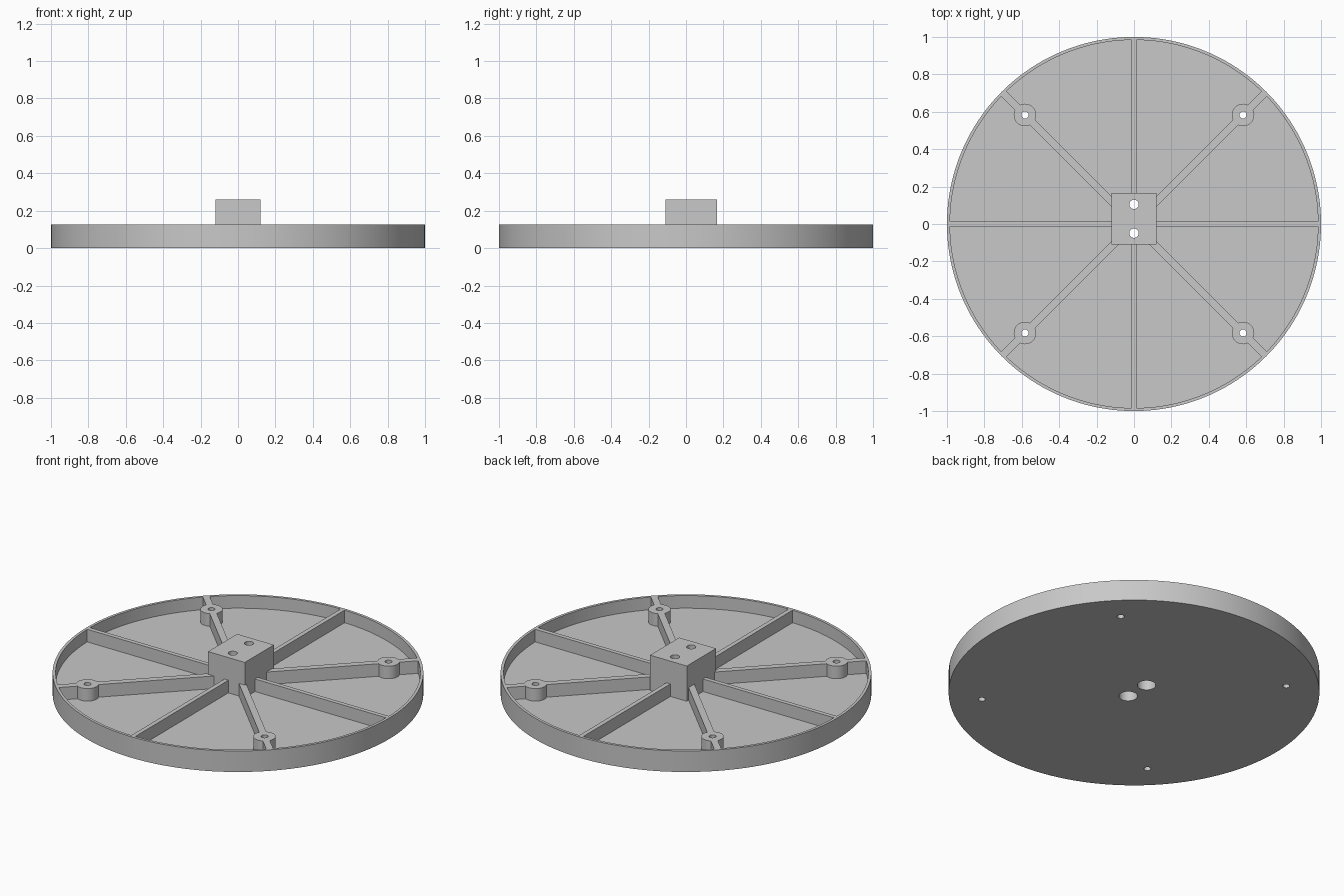
import bpy
import math

cube = bpy.data.objects.get("Cube")
if cube:
    bpy.data.objects.remove(cube, do_unlink=True)

RIM_TOP, FLOOR, HUB_TOP = 0.125, 0.05, 0.26
INNER = 0.984
BOSS = 0.583

grey = bpy.data.materials.new("light grey plastic")
grey.use_nodes = True
colour = (0.58, 0.58, 0.58, 1)
grey.diffuse_color = colour
grey.node_tree.nodes["Principled BSDF"].inputs["Base Color"].default_value = colour


def cylinder(name, radius, z0, z1, x=0, y=0, sides=48):
    bpy.ops.mesh.primitive_cylinder_add(vertices=sides, radius=radius, depth=z1 - z0,
                                        location=(x, y, (z0 + z1) / 2))
    obj = bpy.context.object
    obj.name = name
    return obj


def box(name, size, centre, angle=0):
    bpy.ops.mesh.primitive_cube_add(size=1, location=centre, rotation=(0, 0, angle))
    obj = bpy.context.object
    obj.name = name
    obj.scale = size
    bpy.ops.object.transform_apply(location=False, rotation=False, scale=True)
    return obj


def combine(target, tool, operation):
    """Apply a boolean to target and discard the tool."""
    mod = target.modifiers.new(operation, 'BOOLEAN')
    mod.operation = operation
    mod.solver = 'EXACT'
    mod.object = tool
    tool.hide_render = True
    bpy.context.view_layer.objects.active = target
    bpy.ops.object.modifier_apply(modifier=mod.name)
    bpy.data.objects.remove(tool, do_unlink=True)


corners = [(sx * BOSS, sy * BOSS) for sx in (-1, 1) for sy in (-1, 1)]

# Pocket volume, with the ribs and screw bosses left out of it
pocket = cylinder("pocket", INNER, FLOOR, 0.2, sides=160)
for i in range(4):
    width = 0.038 if i % 2 else 0.026
    combine(pocket, box("rib", (2.2, width, 1), (0, 0, 0), i * math.pi / 4), 'DIFFERENCE')
for x, y in corners:
    combine(pocket, cylinder("boss", 0.06, -0.1, 0.4, x, y), 'DIFFERENCE')

# Round tray with rim, ribs and bosses
tray = cylinder("ribbed_disc", 1, 0, RIM_TOP, sides=160)
combine(tray, pocket, 'DIFFERENCE')

# Rectangular central hub, set slightly towards the back
hub = box("hub", (0.242, 0.274, HUB_TOP - 0.03), (0, 0.028, (HUB_TOP + 0.03) / 2))
combine(tray, hub, 'UNION')

# Screw holes through the bosses
for x, y in corners:
    combine(tray, cylinder("screw_hole", 0.019, -0.1, 0.4, x, y), 'DIFFERENCE')

# Hub holes, counterbored from underneath
for y in (-0.049, 0.105):
    combine(tray, cylinder("hub_hole", 0.025, -0.1, 0.4, 0, y), 'DIFFERENCE')
    combine(tray, cylinder("counterbore", 0.05, -0.1, 0.16, 0, y), 'DIFFERENCE')

# Finish
tray.data.materials.clear()
tray.data.materials.append(grey)
for face in tray.data.polygons:
    face.material_index = 0
bpy.ops.object.select_all(action='DESELECT')
tray.select_set(True)
bpy.context.view_layer.objects.active = tray
bpy.ops.object.shade_smooth_by_angle(angle=math.radians(30))
